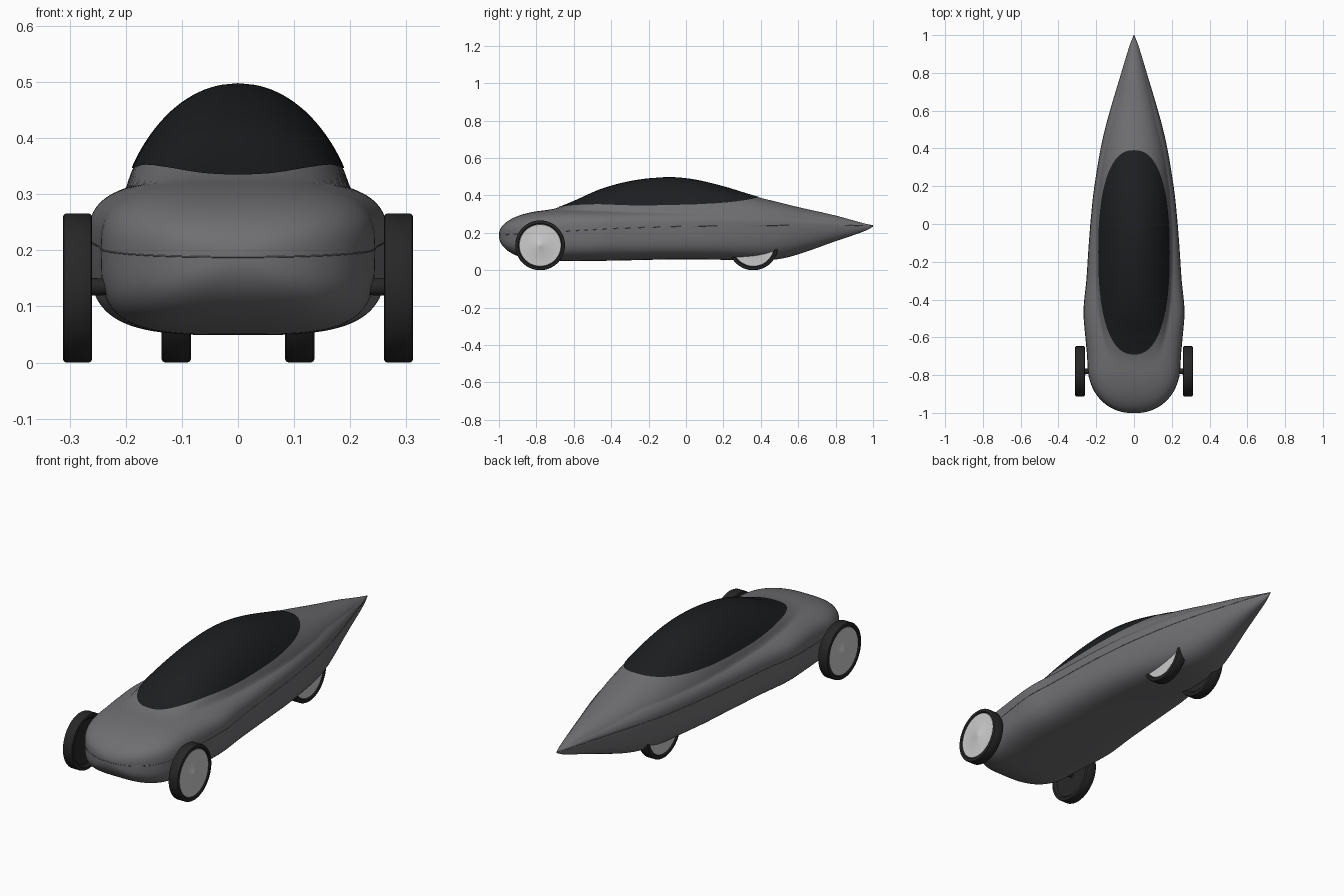
import bpy, bmesh
from math import sin, cos, pi
from mathutils import Vector, Matrix
from mathutils.bvhtree import BVHTree

if "Cube" in bpy.data.objects:
    bpy.data.objects.remove(bpy.data.objects["Cube"])


def material(name, rgb):
    m = bpy.data.materials.new(name)
    m.diffuse_color = (*rgb, 1)
    m.use_nodes = True
    m.node_tree.nodes["Principled BSDF"].inputs["Base Color"].default_value = m.diffuse_color
    return m


GREY = material("body_grey", (0.16, 0.16, 0.17))
GLASS = material("dark_glass", (0.012, 0.013, 0.015))
RUBBER = material("rubber", (0.02, 0.02, 0.02))


def finish(name, bm, mat=None, angle=40):
    bmesh.ops.recalc_face_normals(bm, faces=bm.faces)
    me = bpy.data.meshes.new(name)
    bm.to_mesh(me)
    bm.free()
    ob = bpy.data.objects.new(name, me)
    bpy.context.collection.objects.link(ob)
    if mat:
        me.materials.append(mat)
    bpy.ops.object.select_all(action='DESELECT')
    ob.select_set(True)
    bpy.context.view_layer.objects.active = ob
    bpy.ops.object.shade_smooth_by_angle(angle=angle * pi / 180)
    return ob


def bridge(bm, a, b):
    n = len(a)
    for i in range(n):
        bm.faces.new((a[i], a[(i + 1) % n], b[(i + 1) % n], b[i]))


# Body stations: y, half width, bottom, seam, deck, canopy top, bubble half width
STATIONS = [
    (-1.0, .235, .055, .188, .300, .300, .08),
    (-.80, .243, .050, .200, .316, .316, .10),
    (-.70, .247, .049, .206, .325, .330, .13),
    (-.60, .256, .049, .211, .330, .368, .16),
    (-.46, .266, .050, .219, .330, .430, .185),
    (-.30, .251, .053, .226, .330, .474, .197),
    (-.12, .239, .057, .232, .332, .495, .200),
    (.02, .228, .058, .235, .333, .487, .198),
    (.18, .211, .056, .237, .335, .452, .186),
    (.38, .179, .051, .238, .335, .392, .155),
    (.50, .153, .060, .239, .328, .362, .125),
    (.61, .123, .088, .240, .313, .335, .10),
    (.80, .066, .155, .240, .280, .292, .055),
    (.95, .020, .207, .238, .249, .251, .015),
    (1.0, .000, .232, .236, .240, .240, .01),
]


def station(y):
    # smooth interpolation through the stations
    n = len(STATIONS)
    i = max(0, min(n - 2, sum(s[0] <= y for s in STATIONS) - 1))
    p, q = STATIONS[i], STATIONS[i + 1]
    o, r = STATIONS[max(i - 1, 0)], STATIONS[min(i + 2, n - 1)]
    h = q[0] - p[0]
    t = (y - p[0]) / h
    out = []
    for k in range(1, 7):
        m0 = (q[k] - o[k]) / (q[0] - o[0]) * h
        m1 = (r[k] - p[k]) / (r[0] - p[0]) * h
        out.append((2*t**3 - 3*t*t + 1) * p[k] + (t**3 - 2*t*t + t) * m0
                   + (3*t*t - 2*t**3) * q[k] + (t**3 - t*t) * m1)
    return out


def nose(y):
    s = min(1, max(0, (-.75 - y) / .25))
    return max(0, 1 - s ** 2.2) ** (1 / 2.2)


def section(y, count=144):
    w, bot, mid, deck, top, bub = station(y)
    f = nose(y)
    tail = min(1, max(0, (y - .1) / .6))
    n_up, n_low = 3 - .9 * tail, 3.6 - 1.2 * tail
    pts = []
    for k in range(count):
        a = 2 * pi * k / count
        c, s = cos(a), sin(a)
        e = 2 / (n_up if s > 0 else n_low)
        x = w * f * abs(c) ** e * (1 if c > 0 else -1)
        z = mid + f * abs(s) ** e * ((deck - mid) if s > 0 else (bot - mid))
        if s > 0:
            z += max(0, top - deck) * max(0, 1 - (x / bub) ** 2) ** .75
        pts.append(Vector((x, y, z)))
    return pts


# Streamlined body
bm = bmesh.new()
N = 110
rings = [[bm.verts.new(p) for p in section(-cos(pi * i / N))] for i in range(N + 1)]
for a, b in zip(rings, rings[1:]):
    bridge(bm, a, b)
bmesh.ops.remove_doubles(bm, verts=bm.verts, dist=.0003)
bm.normal_update()
surface = BVHTree.FromBMesh(bm)
finish("body", bm, GREY, 60)

# Canopy: rounded oval draped on the body
bm = bmesh.new()
R, A = 28, 96
loops = []
for i in range(1, R + 1):
    r = sin(pi / 2 * i / R)
    ring = []
    for k in range(A):
        c, s = cos(2 * pi * k / A), sin(2 * pi * k / A)
        e = 2 / 2.4
        x = .187 * r * abs(c) ** e * (1 if c > 0 else -1)
        y = -.15 + .54 * r * abs(s) ** e * (1 if s > 0 else -1)
        p, nrm, _, _ = surface.ray_cast(Vector((x, y, 2)), Vector((0, 0, -1)))
        ring.append(bm.verts.new(p + nrm * (.0025 if nrm.z > 0 else -.0025)))
    loops.append(ring)
for a, b in zip(loops, loops[1:]):
    bridge(bm, a, b)
bm.faces.new(loops[0])
finish("canopy", bm, GLASS, 60)

# Seam line round the body at its widest level
curve = bpy.data.curves.new("seam", 'CURVE')
curve.dimensions = '3D'
curve.bevel_depth = .0015
curve.bevel_resolution = 1
ys = [-cos(pi * i / 80) for i in range(80)]
path = [(station(y)[0] * nose(y), y, station(y)[2]) for y in ys]
path = [(-x, y, z) for x, y, z in reversed(path[1:])] + path
sp = curve.splines.new('POLY')
sp.points.add(len(path) - 1)
for pt, co in zip(sp.points, path):
    pt.co = (*co, 1)
seam = bpy.data.objects.new("seam", curve)
bpy.context.collection.objects.link(seam)
curve.materials.append(GREY)


def lathe(name, profile, centre, side, mat=None, steps=64):
    # spin (offset along x, radius) points round the wheel axle
    bm = bmesh.new()
    vs = [bm.verts.new((x, 0, r)) for x, r in profile]
    es = [bm.edges.new(p) for p in zip(vs, vs[1:])]
    bmesh.ops.spin(bm, geom=vs + es, cent=(0, 0, 0), axis=(1, 0, 0),
                   angle=2 * pi, steps=steps, use_duplicate=False)
    bmesh.ops.remove_doubles(bm, verts=bm.verts, dist=.0001)
    bmesh.ops.transform(bm, verts=bm.verts, matrix=Matrix.Diagonal((side, 1, 1, 1)))
    bmesh.ops.translate(bm, verts=bm.verts, vec=(side * centre[0], *centre[1:]))
    return finish(name, bm, mat, 35)


TYRE = [(-.016, 0), (-.016, .108), (-.022, .113), (-.026, .118), (-.026, .127),
        (-.024, .131), (-.020, .133), (.020, .133), (.024, .131), (.026, .127),
        (.026, .118), (.022, .113), (.018, .112)]
HUB = [(.018, .113), (.022, .111), (.022, .012), (.024, .008), (.024, 0)]

# Wheels: exposed front pair, rear pair tucked under the body
for side, tag in ((1, "right"), (-1, "left")):
    for end, x, y in (("front", .286, -.78), ("rear", .110, .36)):
        lathe(f"{end}_{tag}_tyre", TYRE, (x, y, .133), side, RUBBER)
        lathe(f"{end}_{tag}_hub", HUB, (x, y, .133), side)
    lathe(f"front_{tag}_axle", [(-.06, 0), (-.06, .013), (.03, .016), (.03, 0)],
          (.24, -.78, .135), side, RUBBER, 24)
